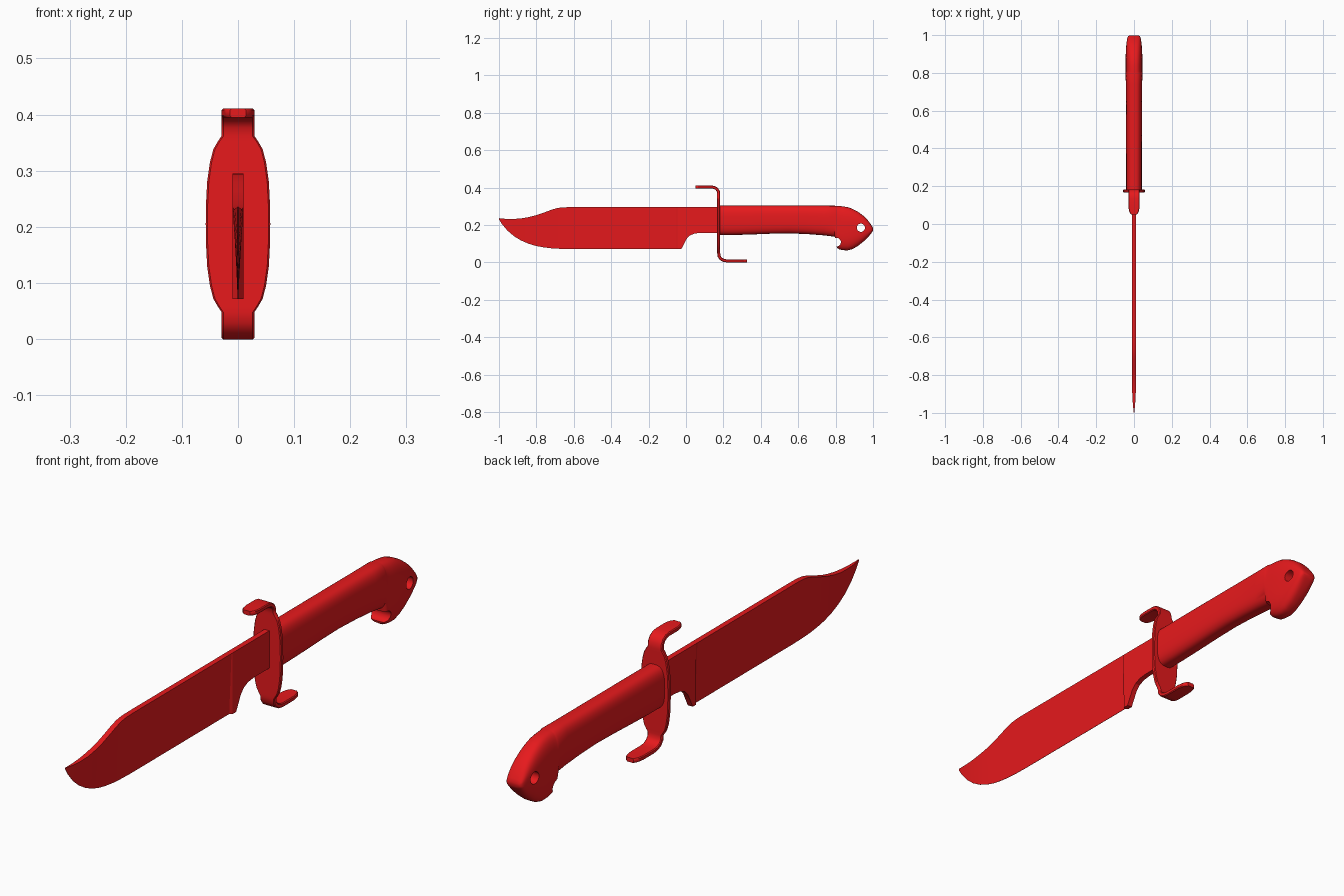
import bpy, bmesh, math
from mathutils import Vector

if "Cube" in bpy.data.objects:
    bpy.data.objects.remove(bpy.data.objects["Cube"])

red = bpy.data.materials.new("red")
red.diffuse_color = (0.8, 0.01, 0.012, 1)
red.use_nodes = True
red.node_tree.nodes["Principled BSDF"].inputs["Base Color"].default_value = red.diffuse_color


def loft(name, rings):
    """Skin a list of equal-length point rings and cap both ends."""
    bm = bmesh.new()
    loops = [[bm.verts.new(p) for p in ring] for ring in rings]
    n = len(loops[0])
    for a, b in zip(loops, loops[1:]):
        for i in range(n):
            j = (i + 1) % n
            bm.faces.new((a[i], a[j], b[j], b[i]))
    bm.faces.new(loops[0])
    bm.faces.new(loops[-1])
    bmesh.ops.recalc_face_normals(bm, faces=bm.faces)
    me = bpy.data.meshes.new(name)
    bm.to_mesh(me)
    bm.free()
    ob = bpy.data.objects.new(name, me)
    bpy.context.collection.objects.link(ob)
    me.materials.append(red)
    return ob


def activate(ob):
    bpy.ops.object.select_all(action='DESELECT')
    ob.select_set(True)
    bpy.context.view_layer.objects.active = ob


def smooth(ob, angle=35):
    activate(ob)
    bpy.ops.object.shade_smooth_by_angle(angle=math.radians(angle))


def drill(ob, y, z, r):
    """Cut a round hole along x."""
    bpy.ops.mesh.primitive_cylinder_add(vertices=32, radius=r, depth=0.3,
                                        location=(0, y, z), rotation=(0, math.pi / 2, 0))
    cutter = bpy.context.object
    cutter.hide_render = True
    m = ob.modifiers.new("hole", 'BOOLEAN')
    m.operation, m.object, m.solver = 'DIFFERENCE', cutter, 'EXACT'
    activate(ob)
    bpy.ops.object.modifier_apply(modifier=m.name)
    bpy.data.objects.remove(cutter)


# Blade: y, spine z, edge z, half thickness at spine, half thickness at edge
T, E = 0.01, 0.0006
stations = [
    (-1.0, .236, .230, .001, .0005), (-.985, .234, .206, .003, E), (-.955, .232, .170, .006, E),
    (-.92, .232, .140, .008, E), (-.88, .235, .116, T, E), (-.84, .242, .099, T, E),
    (-.80, .252, .087, T, E), (-.76, .266, .080, T, E), (-.72, .281, .075, T, E),
    (-.69, .290, .073, T, E), (-.66, .294, .072, T, E), (-.62, .295, .071, T, E),
    (-.052, .295, .071, T, E), (-.045, .295, .071, T, T), (-.025, .295, .071, T, T),
    (-.01, .295, .100, T, T), (.002, .295, .124, T, T), (.02, .295, .143, T, T),
    (.045, .295, .154, T, T), (.08, .295, .158, T, T), (.176, .295, .158, T, T)]
blade = loft("blade", [[(-t, y, zt), (t, y, zt), (e, y, zb), (-e, y, zb)]
                       for y, zt, zb, t, e in stations])
smooth(blade, 20)

# Guard: bent strip with a wide middle, path points are y, z, half width
path = [(.050, .403, .014), (.056, .403, .021), (.068, .403, .026), (.085, .403, .029),
        (.135, .403, .029), (.152, .400, .029), (.165, .392, .029), (.173, .379, .029),
        (.175, .362, .029), (.175, .352, .036), (.175, .338, .044), (.175, .315, .050),
        (.175, .280, .055), (.175, .240, .057), (.175, .205, .0575)]
# The lower half is the upper half turned half way round the centre
centre = (.1875, .2055)
path += [(.350 - y + 2 * (centre[0] - .175) * min(1, max(0, (.175 - y) / .125)),
          2 * centre[1] - z - .001, w) for y, z, w in reversed(path[:-1])]
rings = []
for i, (y, z, w) in enumerate(path):
    a, b = path[max(i - 1, 0)], path[min(i + 1, len(path) - 1)]
    d = Vector((0, b[0] - a[0], b[1] - a[1])).normalized()
    nrm = Vector((0, -d.z, d.y))
    c, h, k = Vector((0, y, z)), .008, .003
    section = [(-w, h - k), (k - w, h), (w - k, h), (w, h - k),
               (w, k - h), (w - k, -h), (k - w, -h), (-w, k - h)]
    rings.append([c + Vector((x, 0, 0)) + nrm * o for x, o in section])
guard = loft("guard", rings)
smooth(guard, 40)

# Handle: y, top z, bottom z, half width, skinned with rounded-box sections
grip = [(.176, .303, .146, .042), (.25, .303, .146, .042), (.35, .303, .149, .042),
        (.45, .303, .153, .042), (.55, .303, .155, .042), (.65, .303, .151, .042),
        (.74, .303, .144, .043), (.795, .303, .137, .045), (.801, .302, .100, .045),
        (.807, .302, .077, .045), (.82, .301, .069, .045), (.84, .299, .065, .045),
        (.865, .295, .064, .045), (.89, .286, .071, .044), (.92, .270, .088, .043),
        (.95, .248, .112, .041), (.97, .228, .131, .038), (.985, .208, .148, .035),
        (.994, .194, .160, .031), (.999, .184, .169, .024)]
N = 40


def power(v):
    return math.copysign(abs(v) ** (2 / 2.9), v)


rings = []
for y, zt, zb, w in grip:
    rings.append([(w * power(math.cos(2 * math.pi * i / N)), y,
                   (zt + zb) / 2 + (zt - zb) / 2 * power(math.sin(2 * math.pi * i / N)))
                  for i in range(N)])
handle = loft("handle", rings)
drill(handle, .935, .185, .022)    # lanyard hole
drill(handle, .805, .108, .023)    # finger notch in front of the pommel hook
smooth(handle, 40)
